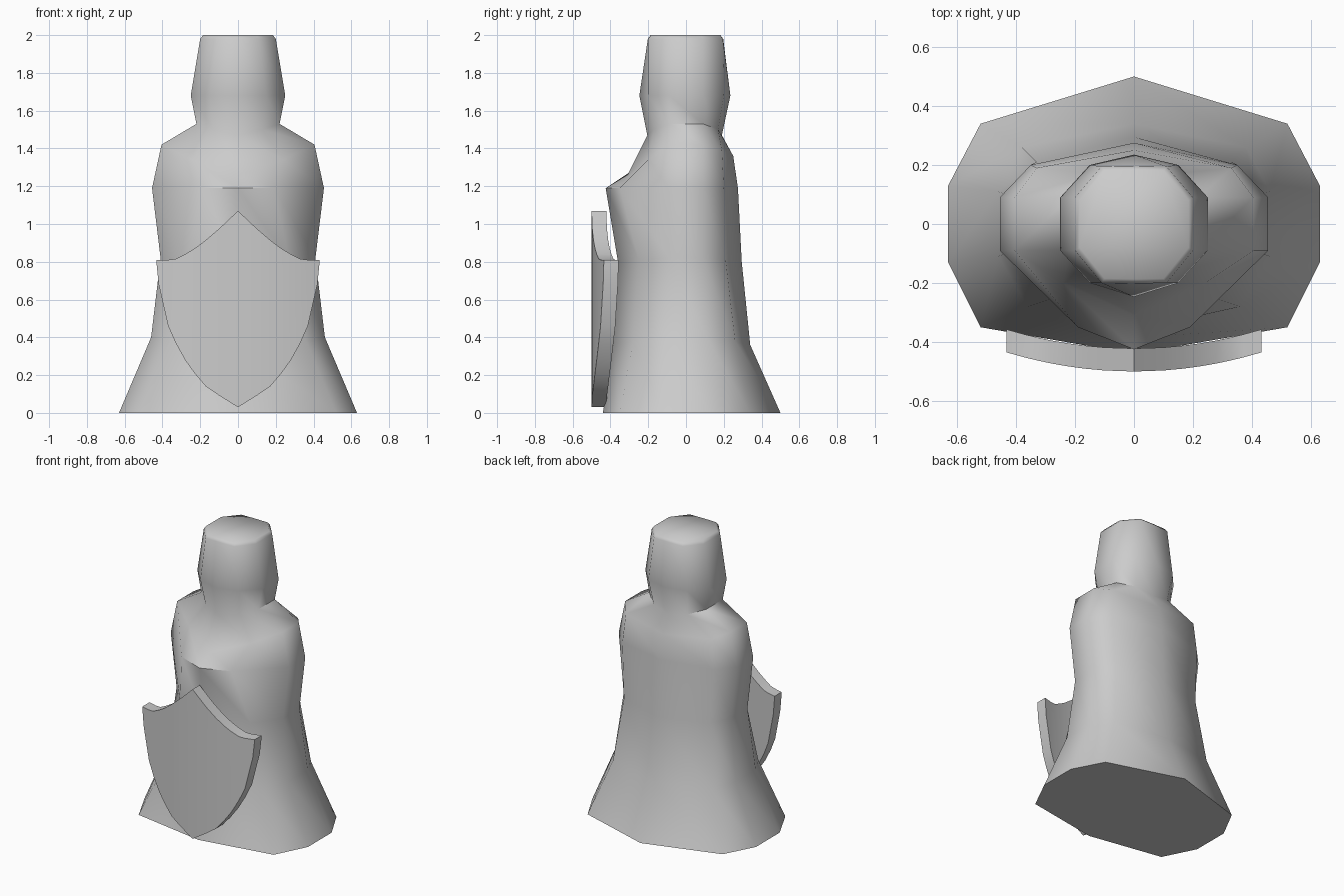
import bpy, math

if "Cube" in bpy.data.objects:
    bpy.data.objects.remove(bpy.data.objects["Cube"])


def make_object(name, verts, faces, angle):
    mesh = bpy.data.meshes.new(name)
    mesh.from_pydata(verts, [], faces)
    mesh.update()
    obj = bpy.data.objects.new(name, mesh)
    bpy.context.collection.objects.link(obj)
    bpy.context.view_layer.objects.active = obj
    obj.select_set(True)
    bpy.ops.object.mode_set(mode='EDIT')
    bpy.ops.mesh.select_all(action='SELECT')
    bpy.ops.mesh.normals_make_consistent(inside=False)
    bpy.ops.object.mode_set(mode='OBJECT')
    bpy.ops.object.shade_smooth_by_angle(angle=math.radians(angle))
    obj.select_set(False)
    return obj


# Robed figure: ten-sided rings, bottom to top
# side z, back z, front z, side x, side y, back corner x/y, back y, front corner x/y, front y
rings = [
    (0.00, 0.00, 0.00, 0.63, 0.13, 0.52, 0.34, 0.50, 0.52, -0.35, -0.44),
    (0.40, 0.36, 0.36, 0.46, 0.11, 0.38, 0.26, 0.34, 0.36, -0.28, -0.385),
    (0.82, 0.80, 0.80, 0.41, 0.09, 0.33, 0.21, 0.295, 0.27, -0.25, -0.36),
    (1.19, 1.19, 1.19, 0.455, 0.09, 0.35, 0.20, 0.275, 0.19, -0.35, -0.425),
    (1.42, 1.36, 1.26, 0.405, 0.09, 0.33, 0.19, 0.25, 0.24, -0.20, -0.31),
    (1.53, 1.47, 1.47, 0.22, 0.09, 0.13, 0.17, 0.19, 0.13, -0.17, -0.205),
    (1.68, 1.68, 1.68, 0.25, 0.09, 0.15, 0.20, 0.235, 0.15, -0.20, -0.247),
    (1.98, 1.98, 1.98, 0.20, 0.09, 0.11, 0.195, 0.197, 0.11, -0.20, -0.202),
    (2.00, 2.00, 2.00, 0.185, 0.08, 0.10, 0.18, 0.182, 0.10, -0.185, -0.187),
]
verts, faces = [], []
for zs, zb, zf, xs, ys, bx, by, yb, fx, fy, yf in rings:
    half = [(bx, by, (zs + zb) / 2), (xs, ys, zs), (xs, -ys, zs),
            (fx, fy, (zs + zf) / 2)]
    verts += [(0, yb, zb)] + half + [(0, yf, zf)]
    verts += [(-x, y, z) for x, y, z in reversed(half)]
n = 10
for r in range(len(rings) - 1):
    for i in range(n):
        j = (i + 1) % n
        faces.append((r * n + i, r * n + j, (r + 1) * n + j, (r + 1) * n + i))
faces += [tuple(range(n)), tuple(range(len(verts) - n, len(verts)))]
make_object("robed_figure", verts, faces, 55)

# Curved shield: columns of (x, bottom z, top z), mirrored
cols = [(0, 0.03, 1.07), (0.10, 0.092, 0.975), (0.17, 0.14, 0.915),
        (0.23, 0.21, 0.87), (0.28, 0.28, 0.84), (0.33, 0.37, 0.815),
        (0.37, 0.46, 0.81), (0.42, 0.68, 0.81), (0.432, 0.80, 0.81)]
cols = [(-x, b, t) for x, b, t in reversed(cols[1:])] + cols
verts, faces = [], []
for x, b, t in cols:
    y = -0.5 + 0.065 * (x / 0.432) ** 2
    verts += [(x, y, b), (x, y, t), (x, y + 0.078, t), (x, y + 0.078, b)]
for c in range(len(cols) - 1):
    for i in range(4):
        j = (i + 1) % 4
        faces.append((c * 4 + i, c * 4 + j, c * 4 + 4 + j, c * 4 + 4 + i))
last = len(verts) - 4
faces += [(0, 1, 2, 3), (last, last + 1, last + 2, last + 3)]
make_object("shield", verts, faces, 30)
